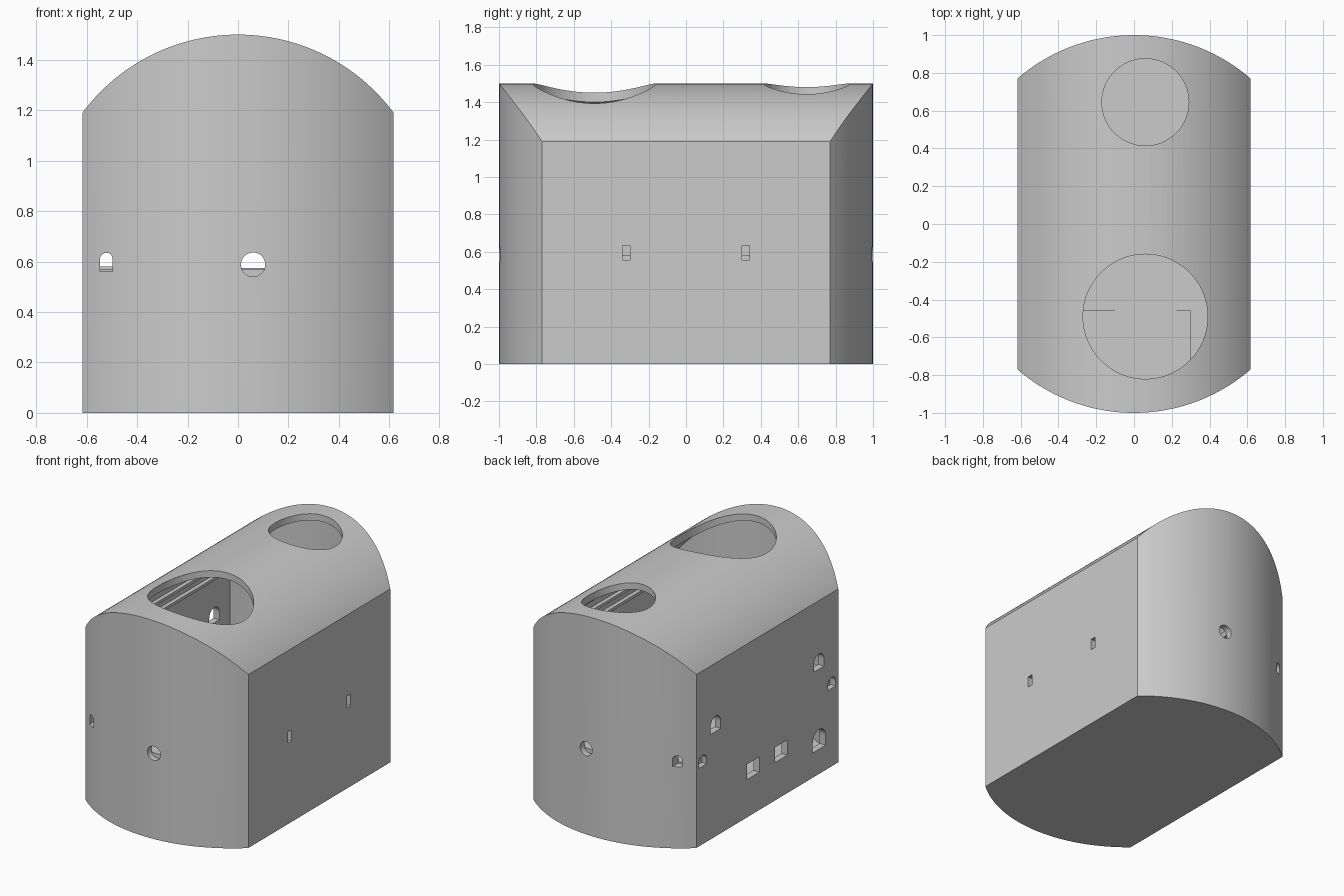
import bpy, bmesh, math

if "Cube" in bpy.data.objects:
    bpy.data.objects.remove(bpy.data.objects["Cube"])


def prism(name, pts, axis, a, b):
    """Extrude a 2D profile along an axis from a to b."""
    place = {'x': lambda u, v, t: (t, u, v),
             'y': lambda u, v, t: (u, t, v),
             'z': lambda u, v, t: (u, v, t)}[axis]
    bm = bmesh.new()
    lo = [bm.verts.new(place(u, v, a)) for u, v in pts]
    hi = [bm.verts.new(place(u, v, b)) for u, v in pts]
    bm.faces.new(lo)
    bm.faces.new(hi)
    n = len(pts)
    for i in range(n):
        j = (i + 1) % n
        bm.faces.new((lo[i], lo[j], hi[j], hi[i]))
    bmesh.ops.recalc_face_normals(bm, faces=bm.faces)
    me = bpy.data.meshes.new(name)
    bm.to_mesh(me)
    bm.free()
    ob = bpy.data.objects.new(name, me)
    bpy.context.collection.objects.link(ob)
    return ob


def boolean(ob, tool, op='DIFFERENCE'):
    m = ob.modifiers.new("cut", 'BOOLEAN')
    m.object, m.operation, m.solver = tool, op, 'EXACT'
    bpy.context.view_layer.objects.active = ob
    bpy.ops.object.modifier_apply(modifier=m.name)
    bpy.data.objects.remove(tool)


def bow(half, edge, peak, n=48):
    """Circular arc from +half to -half, rising from edge to peak."""
    s = peak - edge
    r = (half * half + s * s) / (2 * s)
    t = math.asin(half / r)
    return [(r * math.sin(t - 2 * t * i / n),
             peak - r + r * math.cos(t - 2 * t * i / n)) for i in range(n + 1)]


def plan(half, edge, peak):
    top = bow(half, edge, peak)
    return top + [(-x, -y) for x, y in top]


def vault(name, half, ye, yp, ze, zp, base):
    """Bowed plan under a barrel roof."""
    ob = prism(name, plan(half, ye, yp), 'z', base, 2)
    roof = [(half + .1, base - .1), (half + .1, ze)]
    roof = [(half, base - .1)] + bow(half, ze, zp) + [(-half, base - .1)]
    roof = [(x * 1.0001, z) for x, z in roof]
    boolean(ob, prism("roof_tool", roof, 'y', -1.2, 1.2), 'INTERSECT')
    return ob


def circle(u, v, r, n=64):
    return [(u + r * math.cos(2 * math.pi * i / n),
             v + r * math.sin(2 * math.pi * i / n)) for i in range(n)]


def rect(u0, u1, v0, v1):
    return [(u0, v0), (u1, v0), (u1, v1), (u0, v1)]


def arch(u, w, v0, v1, n=16):
    r = w / 2
    return [(u - r, v0), (u + r, v0)] + [
        (u + r * math.cos(math.pi * i / n), v1 - r + r * math.sin(math.pi * i / n))
        for i in range(n + 1)]


# hollow shell with bowed ends and barrel roof
shell = vault("outer_shell", .617, .77, 1.0, 1.19, 1.5, 0)
boolean(shell, vault("cavity", .572, .73, .955, 1.16, 1.455, .05))

# round roof openings
for y, r in ((-.49, .33), (.645, .23)):
    boolean(shell, prism("roof_hole", circle(.06, y, r, 96), 'z', 1.2, 1.7))

# openings that pass through front and back walls
boolean(shell, prism("round_port", circle(.06, .588, .048, 40), 'y', -1.2, 1.2))
boolean(shell, prism("slot_port", arch(-.522, .05, .56, .635), 'y', -1.2, 1.2))

# left wall windows and door
left = [arch(-.563, .14, .17, .305)]
for s in (-1, 1):
    left += [arch(s * .56, .11, .72, .825), arch(s * .70, .085, .535, .61),
             rect(s * .152 - .066, s * .152 + .066, .26, .365)]
for p in left:
    boolean(shell, prism("left_opening", p, 'x', -.8, -.5))

# right wall slits
for y in (-.32, .32):
    boolean(shell, prism("right_slit", rect(y - .02, y + .02, .556, .633), 'x', .5, .8))

# inner deck with raised side platforms and end step
prism("inner_deck", plan(.58, .735, .96), 'z', .52, .57)
prism("left_platform", rect(-.58, -.10, -.46, .48), 'z', .56, .58)
prism("left_platform_step", rect(-.10, -.04, -.46, .48), 'z', .56, .575)
prism("right_platform", rect(.225, .58, -.46, .48), 'z', .56, .58)
prism("right_platform_step", rect(.16, .225, -.46, .48), 'z', .56, .575)
prism("front_corner_platform", rect(.30, .58, -.74, -.46), 'z', .56, .578)
prism("back_step", rect(-.25, .37, .835, .88), 'z', .56, .575)

# wall ledges under the roof
for side, s in (("left", -1), ("right", 1)):
    for i, z in enumerate((1.03, 1.10)):
        x0, x1 = sorted((s * .58, s * .545))
        prism(f"{side}_ledge_{i + 1}", rect(x0, x1, z, z + .02), 'y', -.72, .72)

# smooth curves, keep edges sharp
bpy.ops.object.select_all(action='DESELECT')
shell.select_set(True)
bpy.context.view_layer.objects.active = shell
bpy.ops.object.shade_smooth_by_angle(angle=math.radians(25))
